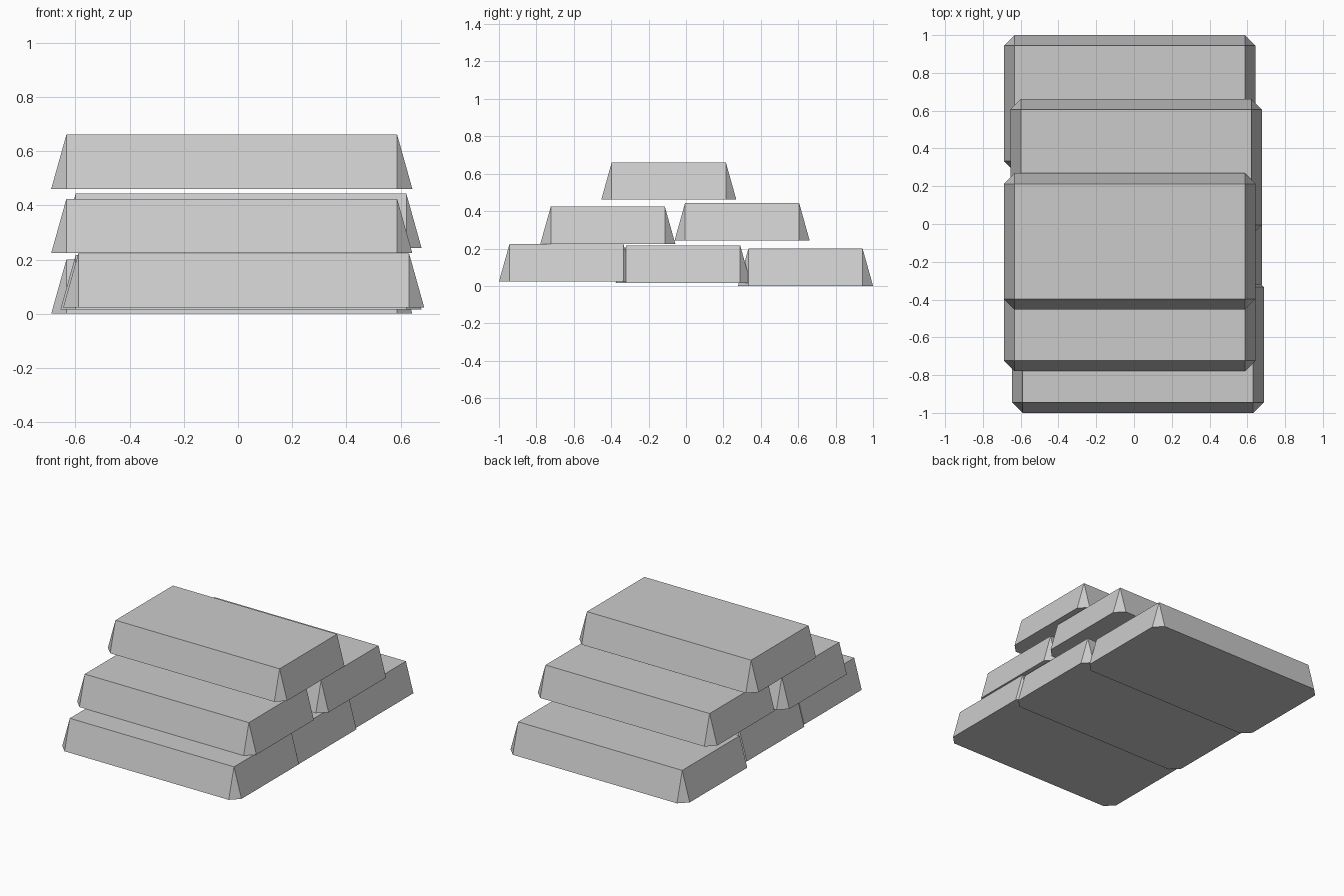
import bpy, bmesh

if "Cube" in bpy.data.objects:
    bpy.data.objects.remove(bpy.data.objects["Cube"])

TOP_X, TOP_Y = 0.61, 0.305      # half size of the flat top
FLARE, HEIGHT = 0.056, 0.2      # outward slope at the base, bar height


def ingot(name, x, y, z):
    """Tapered bar: rectangular top, base with cut corners."""
    bm = bmesh.new()
    tops, bases = [], []
    for i, (sx, sy) in enumerate([(1, 1), (-1, 1), (-1, -1), (1, -1)]):
        tops.append(bm.verts.new((sx * TOP_X, sy * TOP_Y, HEIGHT)))
        a = bm.verts.new((sx * (TOP_X + FLARE), sy * TOP_Y, 0))
        b = bm.verts.new((sx * TOP_X, sy * (TOP_Y + FLARE), 0))
        bases.append((a, b) if i % 2 == 0 else (b, a))
    bm.faces.new(tops)
    bm.faces.new([v for pair in bases for v in pair][::-1])
    for i in range(4):
        j = (i + 1) % 4
        bm.faces.new((*bases[i], tops[i]))                                # corner
        bm.faces.new((bases[i][1], bases[j][0], tops[j], tops[i]))        # side
    bmesh.ops.recalc_face_normals(bm, faces=bm.faces)
    mesh = bpy.data.meshes.new(name)
    bm.to_mesh(mesh)
    bm.free()
    obj = bpy.data.objects.new(name, mesh)
    obj.location = (x, y, z)
    bpy.context.collection.objects.link(obj)


# Bottom layer
ingot("bottom_bar_front", 0.021, -0.639, 0.023)
ingot("bottom_bar_middle", 0.011, -0.015, 0.016)
ingot("bottom_bar_back", -0.023, 0.639, 0.0)
# Middle layer
ingot("middle_bar_front", -0.023, -0.418, 0.224)
ingot("middle_bar_back", 0.011, 0.3, 0.243)
# Top bar
ingot("top_bar", -0.023, -0.092, 0.461)
